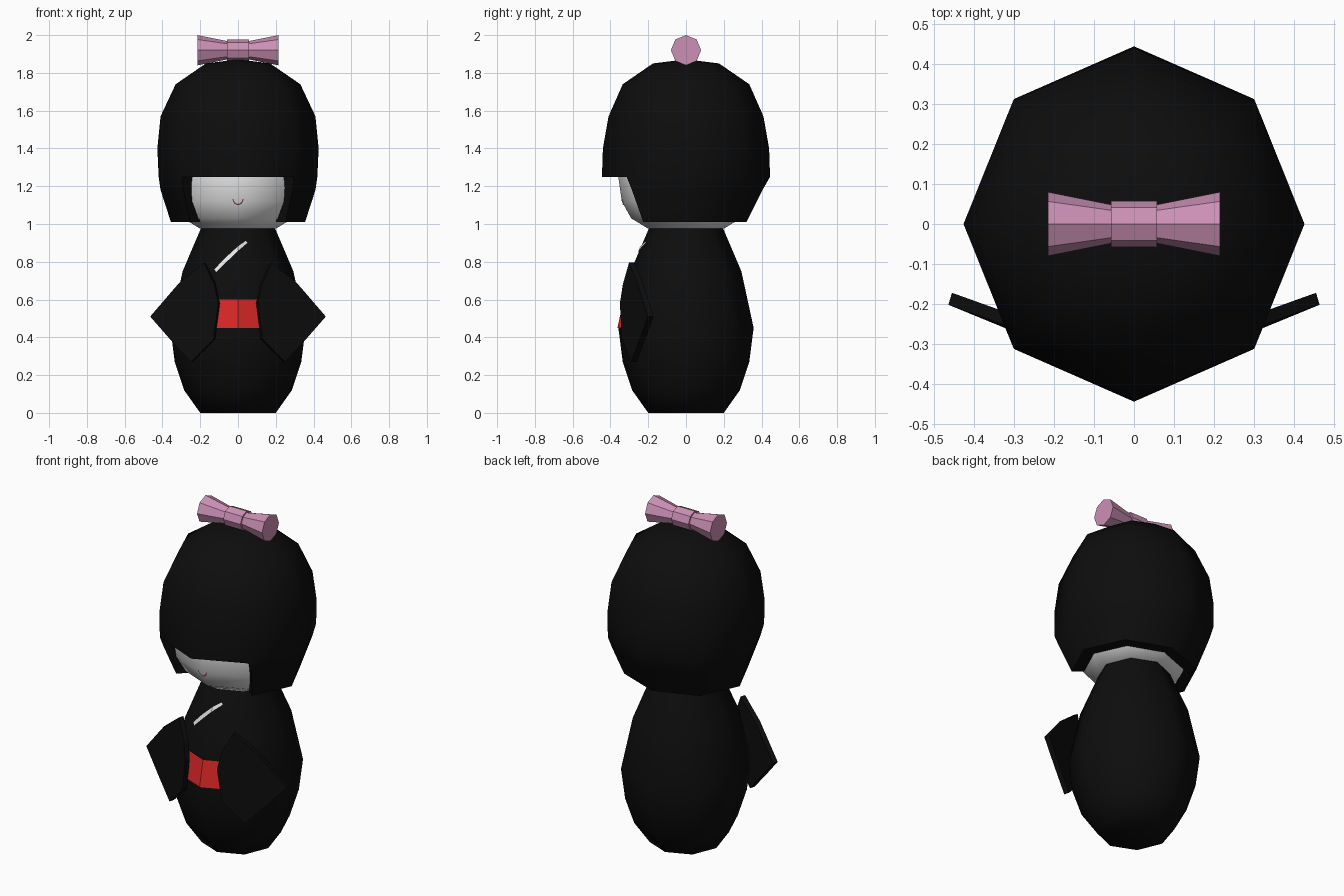
import bpy, bmesh, math

if "Cube" in bpy.data.objects:
    bpy.data.objects.remove(bpy.data.objects["Cube"])


def material(name, rgb):
    m = bpy.data.materials.new(name)
    m.diffuse_color = (*rgb, 1)
    m.use_nodes = True
    m.node_tree.nodes["Principled BSDF"].inputs["Base Color"].default_value = m.diffuse_color
    return m


BLACK = material("black", (0.004, 0.004, 0.004))
WHITE = material("white", (0.8, 0.8, 0.8))
RED = material("red", (0.7, 0.02, 0.02))
PINK = material("pink", (0.6, 0.28, 0.46))
ROSE = material("dark_rose", (0.4, 0.07, 0.13))


def finish(bm, name, mat, smooth=None, recalc=True):
    if recalc:
        bmesh.ops.recalc_face_normals(bm, faces=bm.faces)
    me = bpy.data.meshes.new(name)
    bm.to_mesh(me)
    bm.free()
    me.materials.append(mat)
    ob = bpy.data.objects.new(name, me)
    bpy.context.collection.objects.link(ob)
    if smooth:
        bpy.ops.object.select_all(action='DESELECT')
        ob.select_set(True)
        bpy.context.view_layer.objects.active = ob
        bpy.ops.object.shade_smooth_by_angle(angle=math.radians(smooth))
    return ob


def lathe_rings(bm, rows, keep=lambda row, side: True):
    """Eight-sided rings from (z, x radius, y radius); side 0 starts at the front."""
    rings = []
    for z, rx, ry in rows:
        rings.append([bm.verts.new((rx * math.sin(k * math.pi / 4),
                                    -ry * math.cos(k * math.pi / 4), z)) for k in range(8)])
    for i in range(len(rings) - 1):
        for k in range(8):
            if keep(i, k):
                n = (k + 1) % 8
                bm.faces.new((rings[i][k], rings[i][n], rings[i + 1][n], rings[i + 1][k]))
    return rings


def lathe(name, profile, mat, smooth=None):
    bm = bmesh.new()
    rings = lathe_rings(bm, [(z, r, r) for z, r in profile])
    bm.faces.new(rings[0])
    bm.faces.new(rings[-1])
    return finish(bm, name, mat, smooth)


# body and head
BODY = [(0, .2), (.12, .285), (.27, .335), (.45, .358), (.75, .293), (.98, .195)]
HEAD = [(.975, .2), (1.03, .29), (1.12, .34), (1.24, .357), (1.4, .34), (1.6, .25), (1.7, .1)]
lathe("body", BODY, BLACK, 60)
lathe("head", HEAD, WHITE, 60)

# hair: bob with the two front facets left open below the fringe
HAIR = [(1.01, .355, .32), (1.18, .41, .405), (1.25, .42, .445), (1.4, .427, .44),
        (1.57, .41, .41), (1.74, .33, .335), (1.85, .17, .175)]
bm = bmesh.new()
rings = lathe_rings(bm, HAIR, lambda row, side: row >= 2 or side not in (0, 7))
top = bm.verts.new((0, 0, 1.872))
for k in range(8):
    bm.faces.new((rings[-1][k], rings[-1][(k + 1) % 8], top))
bmesh.ops.delete(bm, geom=[v for v in bm.verts if not v.link_faces], context='VERTS')
rim = [e for e in bm.edges if e.is_boundary]
new = bmesh.ops.extrude_edge_only(bm, edges=rim)["geom"]
for v in new:
    if isinstance(v, bmesh.types.BMVert):
        v.co.x *= .8
        v.co.y *= .8
finish(bm, "hair", BLACK, 50)

# bow: two flared loops and a knot, lying along x
for name, prof in (("bow_left", [(-.215, .08), (-.055, .048)]),
                   ("bow_knot", [(-.057, .058), (.057, .058)]),
                   ("bow_right", [(.055, .048), (.215, .08)])):
    ob = lathe(name, prof, PINK)
    ob.rotation_euler = (0, math.pi / 2, 0)
    ob.location = (0, 0, 1.92)

# sleeves: flat panels lying along the front side facets
SLEEVE = [(.465, .51), (.31, .69), (.18, .795), (.125, .68), (.105, .58),
          (.13, .39), (.25, .27), (.36, .39)]
for name, s in (("sleeve_right", 1), ("sleeve_left", -1)):
    bm = bmesh.new()
    loops = []
    for depth in (0, .03):
        loops.append([bm.verts.new((s * (x - depth * .3), -.393 + .41 * x + depth
                                    + max(0, z - .6) * .09, z)) for x, z in SLEEVE])
    for loop in loops:
        bm.faces.new(loop)
    for i in range(len(SLEEVE)):
        j = (i + 1) % len(SLEEVE)
        bm.faces.new((loops[0][i], loops[0][j], loops[1][j], loops[1][i]))
    finish(bm, name, BLACK)


def strip(name, pairs, profile, mat, lift=.005):
    """Thin plate hugging the front of an eight-sided profile, between pairs of (x, z)."""
    def point(x, z):
        for (z0, r0), (z1, r1) in zip(profile, profile[1:]):
            if z0 <= z <= z1:
                r = r0 + (r1 - r0) * (z - z0) / (z1 - z0)
                return (x, -(r - abs(x) * .414) - lift, z)
    bm = bmesh.new()
    cols = [[bm.verts.new(point(*p)) for p in pair] for pair in pairs]
    for a, b in zip(cols, cols[1:]):
        bm.faces.new((a[0], b[0], b[1], a[1]))
    finish(bm, name, mat, recalc=False)


# sash, collar edge and mouth
strip("sash", [((x, .45), (x, .6)) for x in (-.125, 0, .125)], BODY, RED)
strip("collar_edge", [((-.115, .745), (-.125, .76)), ((-.06, .8), (-.07, .818)),
                      ((0, .858), (0, .882)), ((.05, .9), (.04, .91))], BODY, WHITE)
arc = [math.pi * (1 + i / 8) for i in range(9)]
strip("mouth", [tuple((r * math.cos(a), 1.132 + r * 1.1 * math.sin(a)) for r in (.029, .023))
                for a in arc], HEAD, ROSE, .004)
